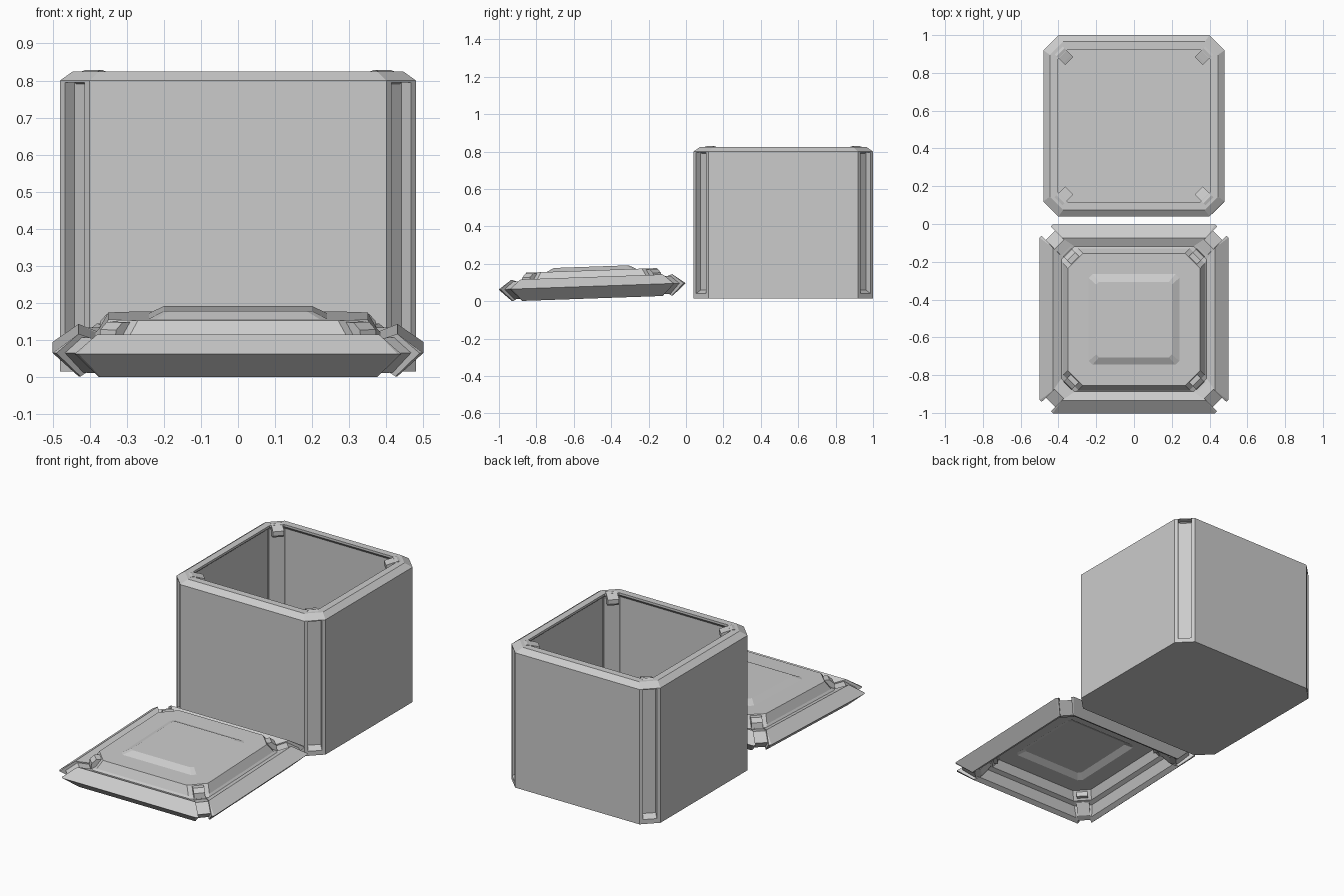
import bpy, bmesh, math
from mathutils import Vector

if "Cube" in bpy.data.objects:
    bpy.data.objects.remove(bpy.data.objects["Cube"])


def make_object(name, bm):
    bmesh.ops.recalc_face_normals(bm, faces=bm.faces)
    mesh = bpy.data.meshes.new(name)
    bm.to_mesh(mesh)
    bm.free()
    obj = bpy.data.objects.new(name, mesh)
    bpy.context.collection.objects.link(obj)
    return obj


def loft(name, rings):
    """Solid lofted through chamfered squares given as (half width, chamfer, z)."""
    bm = bmesh.new()
    loops = []
    for h, c, z in rings:
        k = h - c
        pts = [(h, -k), (h, k), (k, h), (-k, h), (-h, k), (-h, -k), (-k, -h), (k, -h)]
        loops.append([bm.verts.new((x, y, z)) for x, y in pts])
    for a, b in zip(loops, loops[1:]):
        for i in range(8):
            j = (i + 1) % 8
            bm.faces.new((a[i], a[j], b[j], b[i]))
    bm.faces.new(loops[0])
    bm.faces.new(loops[-1])
    return make_object(name, bm)


def corner_prisms(name, profile, width):
    """An (r, z) profile given a width, repeated on the four diagonals."""
    bm = bmesh.new()
    for n in range(4):
        a = math.radians(45 + 90 * n)
        out = Vector((math.cos(a), math.sin(a), 0))
        side = Vector((-out.y, out.x, 0)) * width / 2
        lo = [bm.verts.new(out * r - side + Vector((0, 0, z))) for r, z in profile]
        hi = [bm.verts.new(out * r + side + Vector((0, 0, z))) for r, z in profile]
        bm.faces.new(lo)
        bm.faces.new(hi)
        for i in range(len(profile)):
            j = (i + 1) % len(profile)
            bm.faces.new((lo[i], lo[j], hi[j], hi[i]))
    return make_object(name, bm)


def cut(obj, cutter):
    mod = obj.modifiers.new("cut", 'BOOLEAN')
    mod.operation = 'DIFFERENCE'
    mod.solver = 'EXACT'
    mod.object = cutter
    cutter.hide_render = True
    bpy.context.view_layer.objects.active = obj
    bpy.ops.object.modifier_apply(modifier=mod.name)
    bpy.data.objects.remove(cutter)


# Open box: outer wall, sloped rim, inner lip and floor
box = loft("box", [
    (0.48, 0.08, 0.015), (0.48, 0.08, 0.80), (0.445, 0.07, 0.825),
    (0.405, 0.055, 0.825), (0.405, 0.055, 0.812), (0.43, 0.065, 0.79),
    (0.43, 0.065, 0.045)])

# Vertical corner grooves with a sloped foot
cut(box, corner_prisms("groove_cutter",
                       [(0.587, 0.06), (0.70, 0.00), (0.70, 0.795), (0.587, 0.795)], 0.074))

# Posts behind the grooves and clips over the rim corners
posts = corner_prisms("box_corner_posts",
                      [(0.535, 0.04), (0.583, 0.04), (0.583, 0.80), (0.535, 0.80)], 0.085)
clips = corner_prisms("box_rim_clips",
                      [(0.485, 0.785), (0.50, 0.77), (0.56, 0.77), (0.60, 0.80),
                       (0.575, 0.822), (0.55, 0.829), (0.50, 0.815), (0.485, 0.81)], 0.06)
for obj in (box, posts, clips):
    obj.location = (0, 0.52, 0)

# Lid shell: underside from the centre out, brim, then the top back to the centre
lid = loft("lid", [
    (0.20, 0.015, 0.145), (0.235, 0.02, 0.125), (0.335, 0.07, 0.125),
    (0.36, 0.07, 0.08), (0.385, 0.07, 0.07), (0.405, 0.06, 0.015),
    (0.43, 0.06, 0.0), (0.50, 0.07, 0.065), (0.43, 0.05, 0.115),
    (0.385, 0.07, 0.095), (0.375, 0.08, 0.105), (0.35, 0.08, 0.15),
    (0.24, 0.02, 0.15), (0.20, 0.015, 0.17)])

# Notches through the brim corners, filled with recessed straps
cut(lid, corner_prisms("notch_cutter",
                       [(0.50, -0.1), (0.75, -0.1), (0.75, 0.3), (0.50, 0.3)], 0.07))
straps = corner_prisms("lid_corner_straps",
                       [(0.47, 0.085), (0.51, 0.092), (0.56, 0.105), (0.625, 0.065),
                        (0.555, 0.01), (0.52, 0.02), (0.47, 0.075)], 0.07)

# Small clips against the raised plate corners
lid_clips = corner_prisms("lid_plate_clips",
                          [(0.43, 0.09), (0.50, 0.09), (0.495, 0.125),
                           (0.47, 0.145), (0.43, 0.145)], 0.06)

# The lid lies in front of the box, tipped slightly forward
for obj in (lid, straps, lid_clips):
    obj.location = (0, -0.5, 0.015)
    obj.rotation_euler.x = math.atan(0.035)
